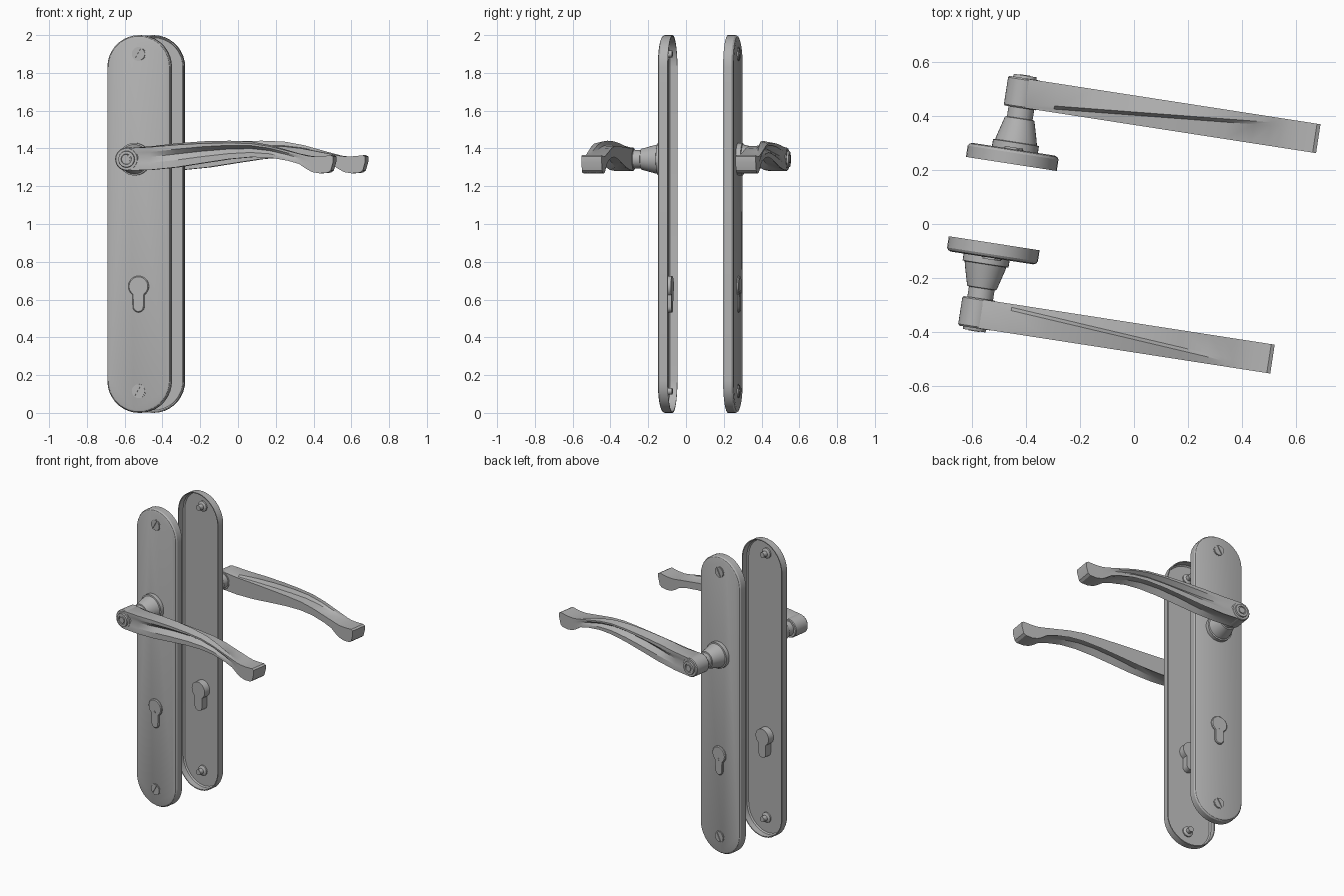
import bpy, bmesh, math
from mathutils import Matrix, Vector

cube = bpy.data.objects.get("Cube")
if cube:
    bpy.data.objects.remove(cube, do_unlink=True)

metal = bpy.data.materials.new("satin_grey_metal")
metal.use_nodes = True
GREY = (0.45, 0.45, 0.45, 1)
metal.diffuse_color = GREY
metal.node_tree.nodes["Principled BSDF"].inputs["Base Color"].default_value = GREY

TILT = Matrix.Rotation(math.radians(-8.8), 4, 'Z')


def loft(name, rings, place):
    """Skin a list of equal rings of (along, outward, up) points and cap both ends."""
    bm = bmesh.new()
    loops = [[bm.verts.new(place(Vector(p))) for p in ring] for ring in rings]
    for a, b in zip(loops, loops[1:]):
        n = len(a)
        for i in range(n):
            j = (i + 1) % n
            bm.faces.new((a[i], a[j], b[j], b[i]))
    bm.faces.new(loops[0])
    bm.faces.new(loops[-1])
    bmesh.ops.recalc_face_normals(bm, faces=bm.faces)
    mesh = bpy.data.meshes.new(name)
    bm.to_mesh(mesh)
    bm.free()
    mesh.materials.append(metal)
    obj = bpy.data.objects.new(name, mesh)
    bpy.context.collection.objects.link(obj)
    bpy.ops.object.select_all(action='DESELECT')
    obj.select_set(True)
    bpy.context.view_layer.objects.active = obj
    bpy.ops.object.shade_smooth_by_angle(angle=math.radians(25))
    return obj


def arc(r, u, z, start, end, n):
    step = math.radians(end - start) / n
    return [(u + r * math.cos(math.radians(start) + i * step),
             z + r * math.sin(math.radians(start) + i * step)) for i in range(n + 1)]


def circle(r, u, z, n=32):
    return arc(r, u, z, 0, 360, n)[:-1]


def layer(outline, v):
    return [(u, v, z) for u, z in outline]


def turned(name, profile, u, z, place, n=32):
    """Round part from (radius, outward) pairs."""
    loft(name, [layer(circle(r, u, z, n), v) for r, v in profile], place)


def stadium(inset):
    r = 0.17
    return (arc(r - inset, 0, 2 - r, 0, 180, 18) +
            arc(r - inset, 0, r, 180, 360, 18))


def keyhole(grow=0):
    return (arc(0.055 + grow, 0, 0.67, -55, 235, 24) +
            arc(0.031 + grow, 0, 0.563, 180, 360, 10))


def lever_section(u, top, bottom, shift):
    """Cross-section whose ridge wanders outward as the lever twists."""
    g = max(0, math.sin(math.pi * min(1, u / 0.95)))
    ridge = 0.202 + 0.086 * u / 1.1
    h = top - bottom
    shape = [(0.187, bottom), (0.187, top - 0.03 * g),
             (ridge - 0.012, top - 0.026 * g), (ridge, top),
             (0.295, top - 0.012 * g), (0.295, top - 0.25 * h),
             (0.295 - 0.03 * g, top - 0.45 * h), (0.295, top - 0.7 * h),
             (0.295, bottom), (0.265, bottom + 0.035 * g),
             (0.215, bottom + 0.035 * g)]
    return [(u + shift, v, z) for v, z in shape]


# Distance along the lever, top height, bottom height
LEVER = [(0.0, 1.402, 1.283), (0.12, 1.412, 1.286), (0.26, 1.428, 1.3),
         (0.4, 1.438, 1.322), (0.54, 1.441, 1.343), (0.66, 1.436, 1.354),
         (0.76, 1.418, 1.352), (0.86, 1.39, 1.335), (0.92, 1.373, 1.318),
         (0.96, 1.362, 1.291), (0.99, 1.358, 1.275), (1.03, 1.358, 1.268),
         (1.075, 1.362, 1.272), (1.09, 1.364, 1.284), (1.103, 1.357, 1.33)]


def build_side(side, origin, flip, shift):
    def place(p):
        return TILT @ Vector((p.x, p.y * flip, p.z)) + Vector(origin)

    # Hollow backplate with a chamfered front edge
    shell = [(0.014, 0.021), (0.006, 0.014), (0.006, -0.025),
             (0, -0.025), (0, 0.017), (0.006, 0.026), (0.016, 0.03)]
    loft(side + "_backplate", [layer(stadium(i), v) for i, v in shell], place)

    # Lock cylinder running through the plate
    loft(side + "_lock_cylinder",
         [layer(keyhole(), -0.024), layer(keyhole(), 0.036),
          layer(keyhole(-0.005), 0.041)], place)
    turned(side + "_lock_pin", [(0.007, 0.04), (0.007, 0.044)], 0, 0.64, place, 12)

    # Slotted screws with posts behind the plate
    for label, z in (("upper", 1.9), ("lower", 0.115)):
        name = side + "_" + label + "_screw"
        turned(name + "_post", [(0.018, -0.024), (0.018, 0.005), (0.034, 0.012),
                                (0.034, 0.024)], 0, z, place, 20)
        turned(name + "_head", [(0.037, 0.024), (0.037, 0.032)], 0, z, place, 24)
        for k, start in enumerate((60, 240)):
            half = arc(0.034, 0, z, start + 8, start + 172, 12)
            loft(name + "_half_" + str(k + 1),
                 [layer(half, 0.03), layer(half, 0.037)], place)

    # Tapered collar and neck
    turned(side + "_handle_collar",
           [(0.086, 0.025), (0.086, 0.055), (0.078, 0.057), (0.074, 0.075),
            (0.055, 0.145), (0.048, 0.147), (0.048, 0.2)], shift, 1.343, place)

    # Hub with stepped end button
    turned(side + "_lever_hub",
           [(0.058, 0.185), (0.062, 0.19), (0.062, 0.29), (0.057, 0.296),
            (0.044, 0.296), (0.042, 0.306), (0.028, 0.306), (0.026, 0.301)],
           shift - 0.004, 1.343, place)
    turned(side + "_hub_button", [(0.02, 0.3), (0.02, 0.308)],
           shift - 0.004, 1.343, place, 24)

    # Twisted lever
    loft(side + "_lever",
         [lever_section(u, t, b, shift) for u, t, b in LEVER], place)


build_side("front", (-0.521, -0.096, 0), -1, -0.02)
build_side("back", (-0.45, 0.247, 0), 1, 0.005)
